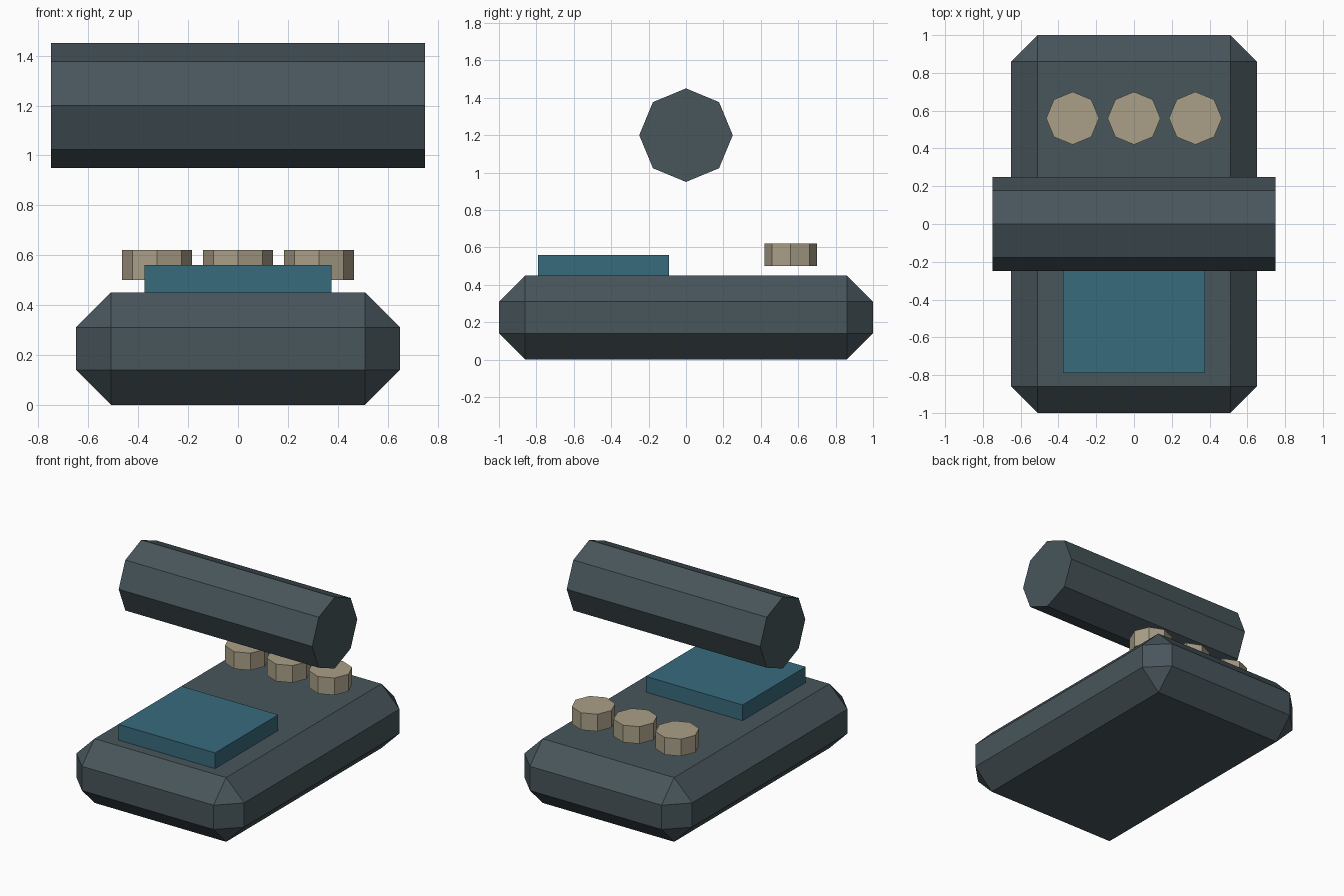
import bpy, bmesh
from math import radians
from mathutils import Matrix

if "Cube" in bpy.data.objects:
    bpy.data.objects.remove(bpy.data.objects["Cube"])


def material(name, rgb):
    mat = bpy.data.materials.new(name)
    mat.diffuse_color = (*rgb, 1)
    mat.use_nodes = True
    mat.node_tree.nodes["Principled BSDF"].inputs["Base Color"].default_value = mat.diffuse_color
    return mat


def add_object(name, bm, location, mat):
    mesh = bpy.data.meshes.new(name)
    bm.to_mesh(mesh)
    bm.free()
    mesh.materials.append(mat)
    obj = bpy.data.objects.new(name, mesh)
    obj.location = location
    bpy.context.collection.objects.link(obj)
    return obj


def box(name, size, location, mat, chamfer=0):
    bm = bmesh.new()
    bmesh.ops.create_cube(bm, size=1, matrix=Matrix.Diagonal((*size, 1)))
    obj = add_object(name, bm, location, mat)
    if chamfer:
        mod = obj.modifiers.new("chamfer", "BEVEL")
        mod.width = chamfer
        mod.segments = 1
        mod.limit_method = "NONE"
    return obj


def octagon_prism(name, radius, depth, location, mat, matrix=Matrix()):
    bm = bmesh.new()
    bmesh.ops.create_cone(bm, cap_ends=True, segments=8, radius1=radius,
                          radius2=radius, depth=depth, matrix=matrix)
    return add_object(name, bm, location, mat)


slate = material("slate", (0.065, 0.092, 0.105))
teal = material("teal", (0.040, 0.145, 0.205))
sand = material("sand", (0.40, 0.35, 0.245))

# Chamfered casing; the bevel is measured along the faces (offset width)
box("body", (1.30, 2.00, 0.45), (0, 0, 0.225), slate, 0.14).modifiers[0].offset_type = "OFFSET"

# Raised screen panel
box("screen", (0.75, 0.70, 0.12), (0, -0.44, 0.50), teal)

# Row of three buttons hovering over the rear of the casing
for i, side in enumerate(("left", "middle", "right")):
    octagon_prism(f"button_{side}", 0.14, 0.12, ((i - 1) * 0.325, 0.56, 0.56), sand)

# Floating crosswise handle
octagon_prism("handle", 0.25, 1.50, (0, 0, 1.20), slate,
              Matrix.Rotation(radians(90), 4, "Y"))
